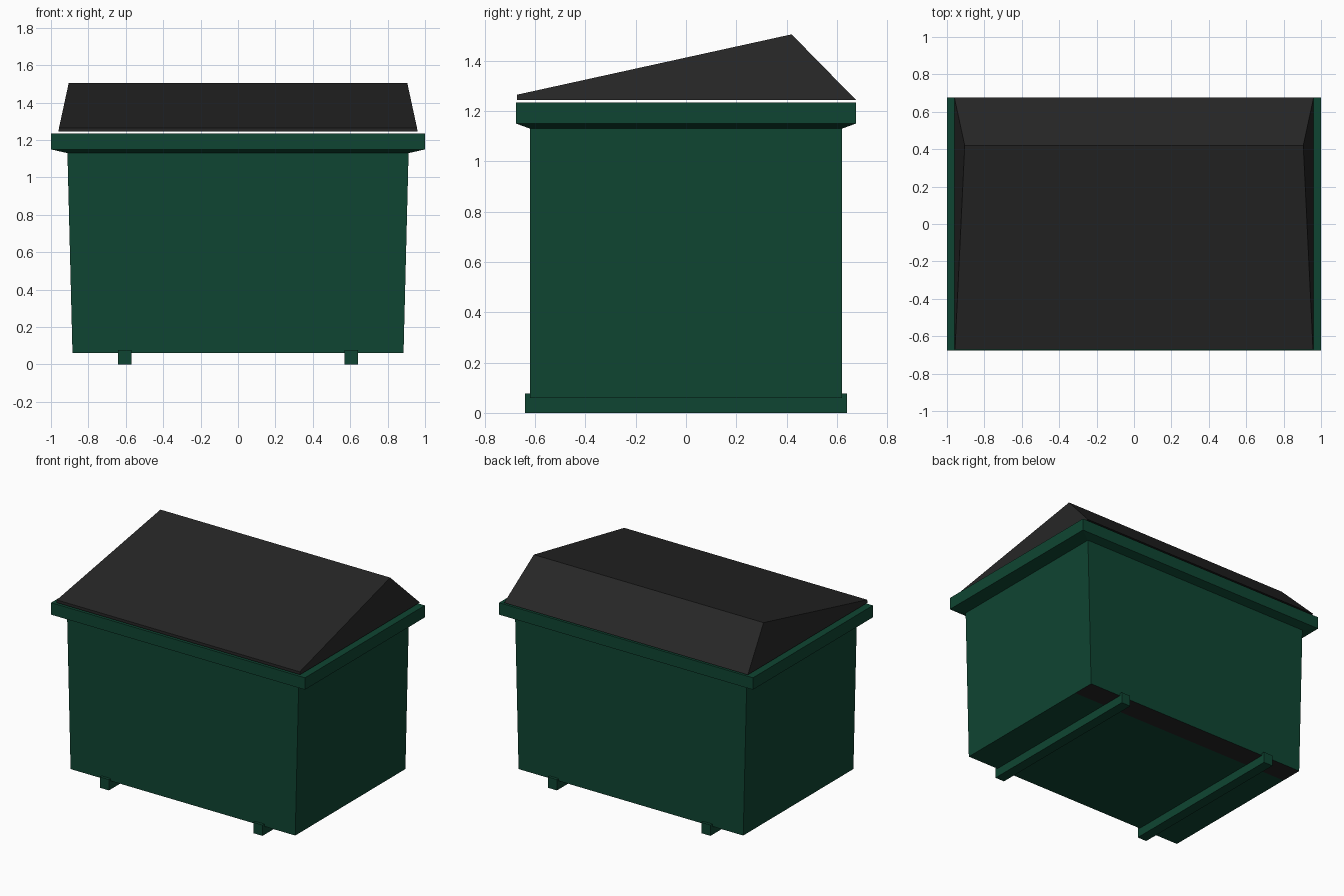
import bpy, bmesh

if "Cube" in bpy.data.objects:
    bpy.data.objects.remove(bpy.data.objects["Cube"])


def material(name, rgb):
    m = bpy.data.materials.new(name)
    m.diffuse_color = (*rgb, 1)
    m.use_nodes = True
    m.node_tree.nodes["Principled BSDF"].inputs["Base Color"].default_value = m.diffuse_color
    return m


GREEN = material("dark_green", (0.0048, 0.0595, 0.0319))
BLACK = material("charcoal", (0.0194, 0.0194, 0.0194))


def build(name, bm, *mats):
    bmesh.ops.recalc_face_normals(bm, faces=bm.faces)
    mesh = bpy.data.meshes.new(name)
    bm.to_mesh(mesh)
    bm.free()
    for m in mats:
        mesh.materials.append(m)
    obj = bpy.data.objects.new(name, mesh)
    bpy.context.collection.objects.link(obj)
    return obj


def loft(rings):
    """Join four-cornered rings (x half-width, y front, y back, z front, z back)."""
    bm = bmesh.new()
    loops = [[bm.verts.new(p) for p in ((-x, f, zf), (x, f, zf), (x, b, zb), (-x, b, zb))]
             for x, f, b, zf, zb in rings]
    bm.faces.new(loops[0])
    bm.faces.new(loops[-1])
    for lo, hi in zip(loops, loops[1:]):
        for i in range(4):
            j = (i + 1) % 4
            bm.faces.new((lo[i], lo[j], hi[j], hi[i]))
    return bm


# Tapered bin with a flared rim
body = loft([(x, -y, y, z, z) for x, y, z in (
    (0.885, 0.62, 0.06), (0.912, 0.62, 1.13), (1.0, 0.675, 1.15), (1.0, 0.675, 1.235))])
# Dark strip along the back of the floor
floor = [f for f in body.faces if f.calc_center_median().z < 0.07]
bmesh.ops.bisect_plane(body, geom=floor + list(floor[0].edges) + list(floor[0].verts),
                       plane_co=(0, 0.46, 0), plane_no=(0, 1, 0))
for f in body.faces:
    c = f.calc_center_median()
    if c.z < 0.07 and c.y > 0.46:
        f.material_index = 1
build("bin_body", body, GREEN, BLACK)

# Wedge lid: base outline, front lip, then the ridge near the back
lid = bmesh.new()
pairs = [[lid.verts.new((s * x, y, z)) for s in (-1, 1)] for x, y, z in (
    (0.96, -0.672, 1.245), (0.957, -0.672, 1.265), (0.905, 0.42, 1.505), (0.96, 0.675, 1.245))]
for i in range(4):
    a, b = pairs[i], pairs[(i + 1) % 4]
    lid.faces.new((a[0], a[1], b[1], b[0]))
for side in (0, 1):
    lid.faces.new([p[side] for p in pairs])
build("lid", lid, BLACK)

# Floor skids running front to back
for side, label in ((-1, "left"), (1, "right")):
    skid = loft([(0.036, -0.64, 0.64, z, z) for z in (0, 0.077)])
    build(label + "_skid", skid, GREEN).location.x = side * 0.605
